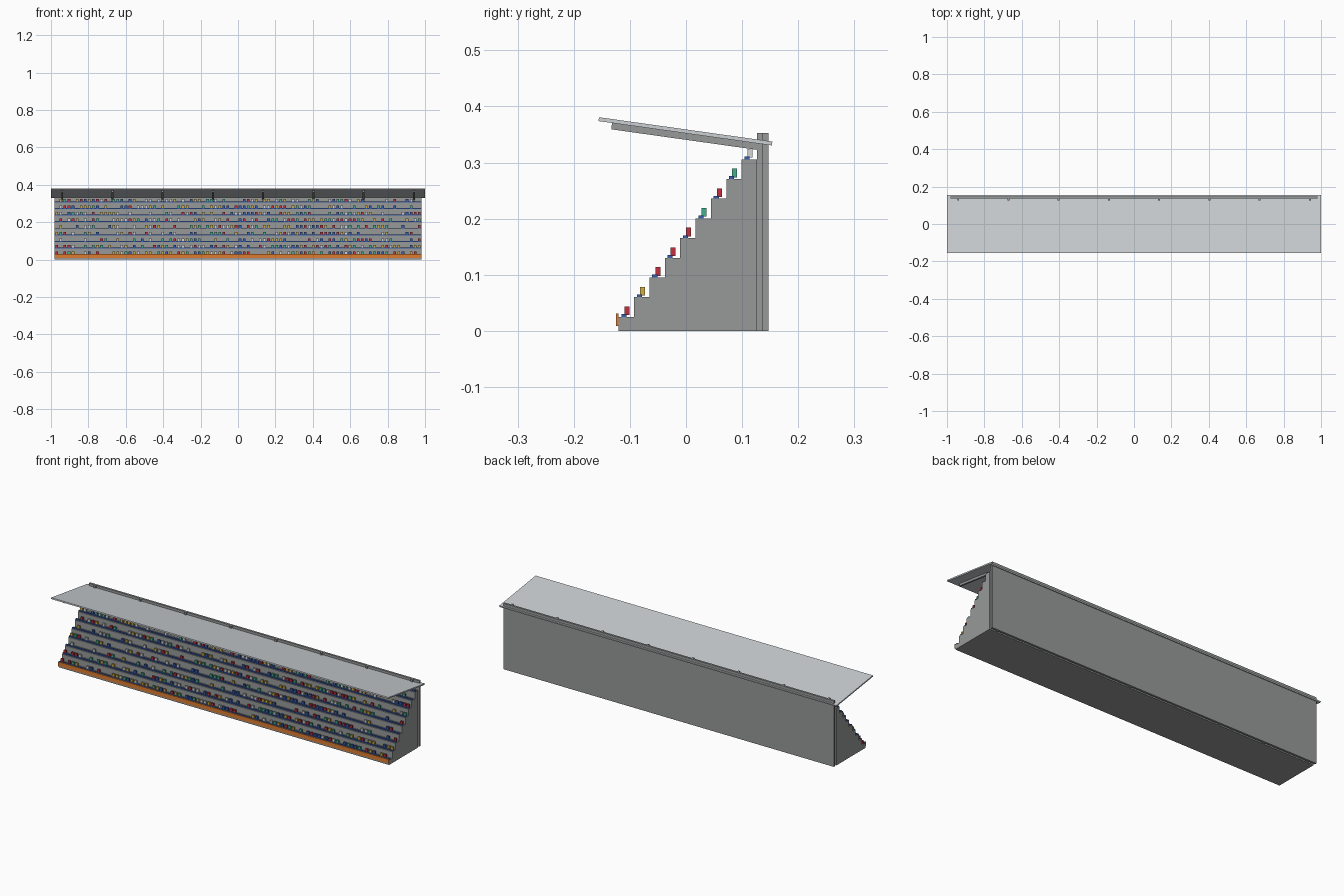
import bpy, bmesh, math, random
from mathutils import Matrix

random.seed(4)
if "Cube" in bpy.data.objects:
    bpy.data.objects.remove(bpy.data.objects["Cube"], do_unlink=True)

HALF = 0.98            # half length of the stand
ROWS, DEPTH, RISE = 9, 0.0274, 0.0351
FRONT, FIRST = -0.12, 0.025


def material(name, r, g, b):
    m = bpy.data.materials.new(name)
    m.use_nodes = True
    m.diffuse_color = (r, g, b, 1)
    m.node_tree.nodes["Principled BSDF"].inputs["Base Color"].default_value = (r, g, b, 1)
    return m


concrete = material("concrete grey", 0.31, 0.32, 0.315)
metal = material("roof light grey", 0.60, 0.63, 0.65)
orange = material("barrier orange", 0.72, 0.20, 0.03)
blue = material("seat blue", 0.04, 0.11, 0.42)
crowd_colours = [
    material("shirt red", 0.55, 0.03, 0.05),
    blue,
    material("shirt yellow", 0.62, 0.42, 0.06),
    material("shirt green", 0.06, 0.42, 0.27),
    material("shirt white", 0.65, 0.66, 0.68),
]


def add_box(bm, x, y, z, index=0):
    """Add a box given (min, max) pairs."""
    size = [b - a for a, b in (x, y, z)]
    mid = [(a + b) / 2 for a, b in (x, y, z)]
    new = bmesh.ops.create_cube(bm, size=1, matrix=Matrix.Translation(mid) @ Matrix.Diagonal((*size, 1)))
    for face in {f for v in new["verts"] for f in v.link_faces}:
        face.material_index = index


def add_prism(bm, profile, x0, x1):
    """Extrude a (y, z) outline along x."""
    face = bm.faces.new([bm.verts.new((x0, y, z)) for y, z in profile])
    out = bmesh.ops.extrude_face_region(bm, geom=[face])
    bmesh.ops.translate(bm, vec=(x1 - x0, 0, 0),
                        verts=[v for v in out["geom"] if isinstance(v, bmesh.types.BMVert)])


def finish(name, bm, *mats):
    bmesh.ops.recalc_face_normals(bm, faces=bm.faces)
    mesh = bpy.data.meshes.new(name)
    bm.to_mesh(mesh)
    bm.free()
    for m in mats:
        mesh.materials.append(m)
    obj = bpy.data.objects.new(name, mesh)
    bpy.context.collection.objects.link(obj)
    return obj


# Stepped terrace
back = FRONT + ROWS * DEPTH
outline = [(back, 0), (FRONT, 0)]
for i in range(ROWS):
    z = FIRST + i * RISE
    outline += [(FRONT + i * DEPTH, z), (FRONT + (i + 1) * DEPTH, z)]
bm = bmesh.new()
add_prism(bm, outline, -HALF, HALF)
finish("terrace", bm, concrete)

# Rear wall and the columns in front of it
bm = bmesh.new()
add_box(bm, (-HALF, HALF), (0.136, 0.147), (0, 0.353))
finish("back_wall", bm, concrete)

frames = [-0.94 + 1.88 * i / 7 for i in range(8)]
bm = bmesh.new()
for x in frames:
    add_box(bm, (x - 0.005, x + 0.005), (back, 0.1365), (0, 0.353))
finish("columns", bm, concrete)

# Sloping roof and the beams under it
slope = math.tan(math.radians(8))


def underside(y):
    return 0.352 - slope * y


bm = bmesh.new()
add_prism(bm, [(-0.156, underside(-0.156)), (0.153, underside(0.153)),
               (0.154, underside(0.154) + 0.007), (-0.155, underside(-0.155) + 0.007)], -1, 1)
finish("roof", bm, metal)

bm = bmesh.new()
for x in frames:
    add_prism(bm, [(y, underside(y) - drop) for y, drop in
                   ((-0.132, 0), (-0.133, 0.0115), (0.13, 0.0115), (0.13, 0))], x - 0.005, x + 0.005)
finish("roof_beams", bm, concrete)

# Front barrier
bm = bmesh.new()
add_box(bm, (-HALF, HALF), (-0.1245, FRONT), (0.009, 0.031))
finish("front_barrier", bm, orange)

# Benches and the people sitting on them
benches, crowd = bmesh.new(), bmesh.new()
places = 90
pitch = 2 * HALF / places
for i in range(ROWS):
    y, z = FRONT + i * DEPTH, FIRST + i * RISE
    add_box(benches, (-HALF, HALF), (y + 0.005, y + 0.014), (z, z + 0.005))
    for k in range(places):
        if random.random() < 0.65:
            x = -HALF + (k + 0.5) * pitch
            add_box(crowd, (x - 0.007, x + 0.007), (y + 0.0105, y + 0.0195),
                    (z + 0.003, z + 0.0185), random.randrange(len(crowd_colours)))
finish("benches", benches, blue)
finish("spectators", crowd, *crowd_colours)
